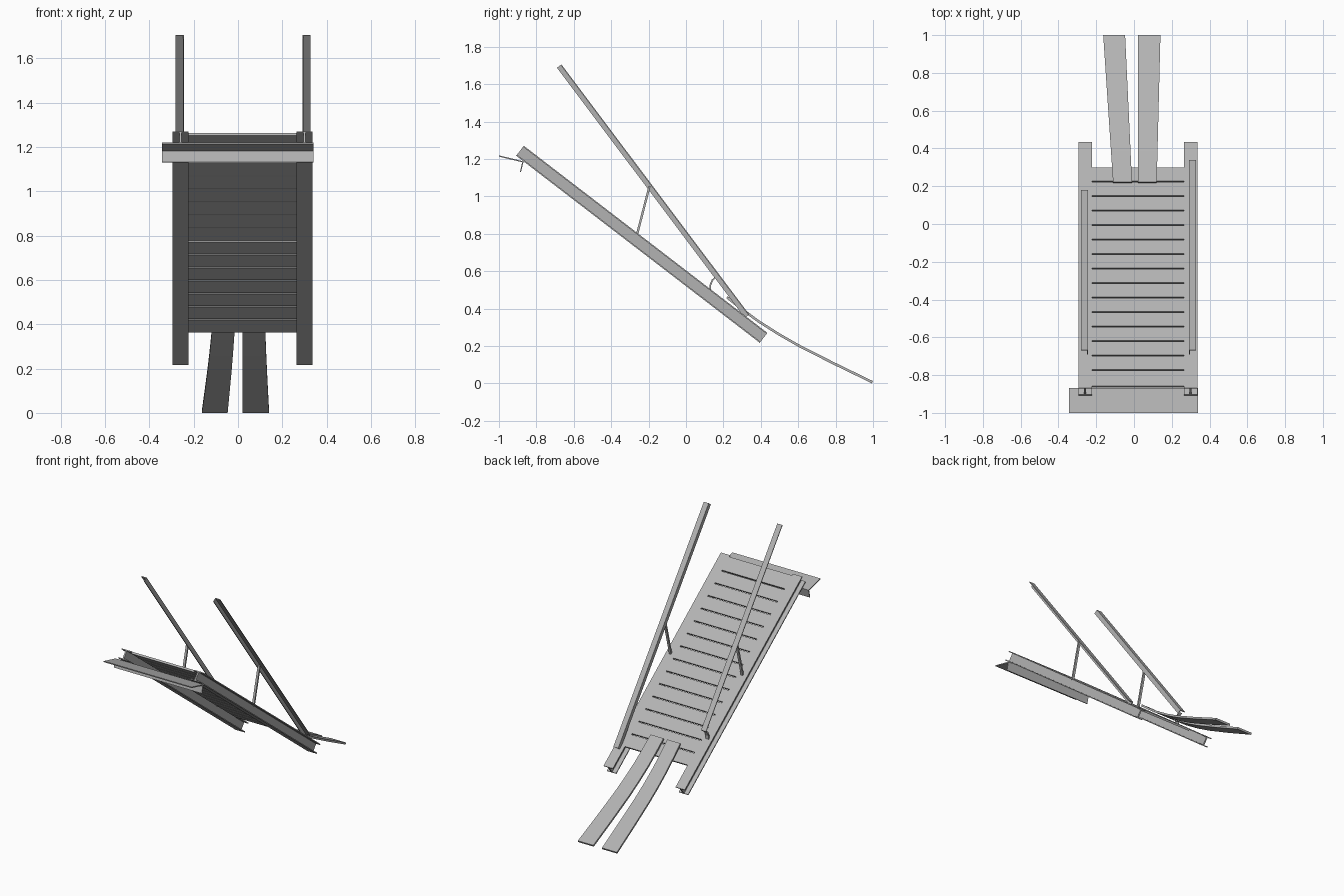
import bpy, bmesh
from mathutils import Vector as V

if "Cube" in bpy.data.objects:
    bpy.data.objects.remove(bpy.data.objects["Cube"])

U = V((0, 0.793, -0.609))      # down the ramp
N = V((0, 0.609, 0.793))       # ramp normal
O = V((0, -0.867, 1.27))       # top end of the ramp
X = V((1, 0, 0))

grey = bpy.data.materials.new("dark_grey")
grey.diffuse_color = (0.45, 0.45, 0.45, 1)
grey.use_nodes = True
grey.node_tree.nodes["Principled BSDF"].inputs["Base Color"].default_value = grey.diffuse_color


def prism(name, loop, vec):
    """Extrude a closed polygon along a vector."""
    bm = bmesh.new()
    face = bm.faces.new([bm.verts.new(p) for p in loop])
    ext = bmesh.ops.extrude_face_region(bm, geom=[face])
    bmesh.ops.translate(bm, vec=vec, verts=[g for g in ext["geom"] if isinstance(g, bmesh.types.BMVert)])
    bmesh.ops.recalc_face_normals(bm, faces=bm.faces)
    me = bpy.data.meshes.new(name)
    bm.to_mesh(me)
    bm.free()
    me.materials.append(grey)
    ob = bpy.data.objects.new(name, me)
    bpy.context.collection.objects.link(ob)
    return ob


def bar(name, a, b, x, width, thick):
    """Flat bar between two (y, z) points."""
    a, b = V((x - width / 2, *a)), V((x - width / 2, *b))
    side = (b - a).cross(X).normalized() * thick / 2
    return prism(name, [a - side, a + side, b + side, b - side], X * width)


# I-beam stringers
w, t, h, f = 0.036, 0.005, 0.067, 0.007
section = [(-w, 0), (w, 0), (w, -f), (t, -f), (t, f - h), (w, f - h),
           (w, -h), (-w, -h), (-w, f - h), (-t, f - h), (-t, -f), (-w, -f)]
for side, x in (("left", -0.259), ("right", 0.3)):
    prism(side + "_stringer", [O + X * (x + a) + N * b for a, b in section], U * 1.642)

# Deck planks with narrow gaps
edges = [0.012] + [0.0214 + 0.0968 * i for i in range(1, 15)] + [1.472]
for i, (a, b) in enumerate(zip(edges, edges[1:])):
    a, b = O + U * (a + 0.004 * (i > 0)) - X * 0.223, O + U * (b - 0.004 * (i < 14)) - X * 0.223
    prism(f"deck_plank_{i + 1}", [a, b, b - N * 0.014, a - N * 0.014], X * 0.487)

# Angled hanging bracket across the upper end
prism("hanging_bracket", [V((-0.343, y, z)) for y, z in (
    (-1.0, 1.219), (-0.868, 1.187), (-0.882, 1.13), (-0.888, 1.131), (-0.876, 1.182), (-1.0, 1.212))], X * 0.683)

# Angle-iron handrails; the left one stops short of the ramp
top = V((0, -0.678, 1.696))
D = V((0, 1.008, -1.342)).normalized()
M = V((0, -D.z, D.y))
for side, x, s, length in (("left", -0.243, -1, 1.41), ("right", 0.29, 1, 1.672)):
    L = [(0, 0.015), (0.038, 0.015), (0.038, 0.009), (0.006, 0.009), (0.006, -0.015), (0, -0.015)]
    prism(side + "_handrail", [top + X * (x + s * a) + M * b for a, b in L], D * length)
    bar(side + "_rail_strut", (-0.195, 1.055), (-0.262, 0.795), x + s * 0.012, 0.016, 0.012)

# Bent foot joining the short handrail to the stringer
foot = [(0.125, 0.495), (0.127, 0.53), (0.138, 0.555), (0.158, 0.572)]
prism("left_rail_foot", [V((-0.27, y, z)) for y, z in foot] +
      [V((-0.27, y + 0.008, z - 0.004)) for y, z in reversed(foot)], X * 0.025)

# Two curved boards sagging from the lower end to the ground
path = [(0.222, 0.466), (0.29, 0.412), (0.39, 0.338), (0.5, 0.268), (0.607, 0.207), (0.79, 0.114), (1.0, 0.012)]
for side, c0, c1, w0, w1 in (("left", -0.06, -0.105, 0.1, 0.116), ("right", 0.07, 0.08, 0.1, 0.12)):
    loop = [V((0, y, z)) for y, z in path] + [V((0, y - 0.006, z - 0.012)) for y, z in reversed(path)]
    ob = prism(side + "_curved_board", [p - X * 0.5 for p in loop], X)
    for v in ob.data.vertices:
        k = (v.co.y - 0.21) / 0.79
        v.co.x = c0 + (c1 - c0) * k + v.co.x * (w0 + (w1 - w0) * k)
